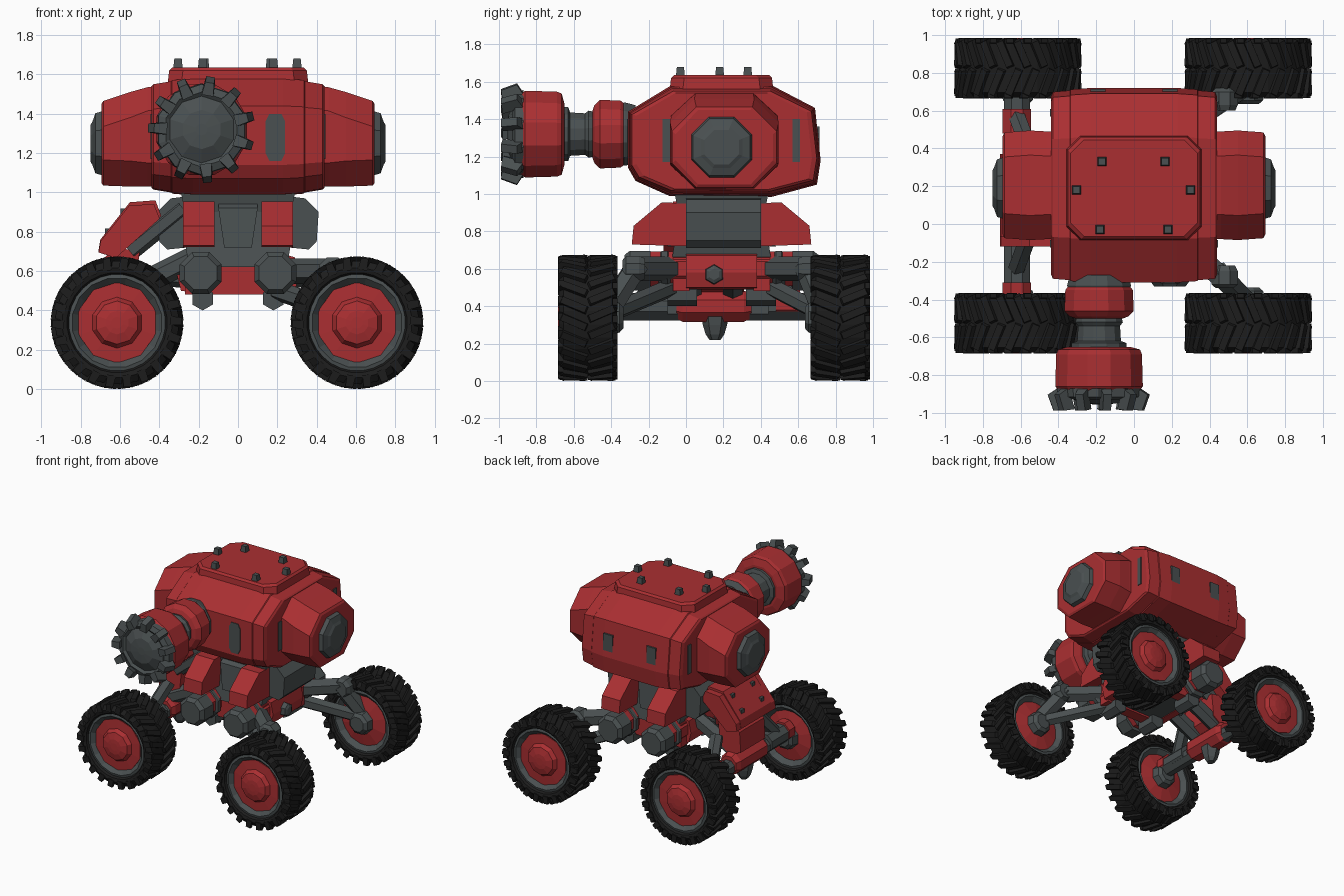
import bpy, bmesh, math
from mathutils import Vector, Matrix

if "Cube" in bpy.data.objects:
    bpy.data.objects.remove(bpy.data.objects["Cube"])

def material(name, rgb):
    m = bpy.data.materials.new(name)
    m.diffuse_color = (*rgb, 1)
    m.use_nodes = True
    m.node_tree.nodes["Principled BSDF"].inputs["Base Color"].default_value = m.diffuse_color
    return m

RED = material("red paint", (0.40, 0.028, 0.031))
GREY = material("dark grey metal", (0.068, 0.08, 0.082))
BLACK = material("black rubber", (0.012, 0.012, 0.012))

def finish(name, bm, mat):
    bmesh.ops.remove_doubles(bm, verts=bm.verts, dist=0.0005)
    bmesh.ops.recalc_face_normals(bm, faces=bm.faces)
    me = bpy.data.meshes.new(name)
    bm.to_mesh(me)
    bm.free()
    me.materials.append(mat)
    ob = bpy.data.objects.new(name, me)
    bpy.context.collection.objects.link(ob)
    return ob

def skin(bm, rings, wrap=False):
    """Join equal-sized rings of points; cap the ends unless wrapped."""
    vr = [[bm.verts.new(p) for p in r] for r in rings]
    n = len(vr[0])
    pairs = list(zip(vr, vr[1:])) + ([(vr[-1], vr[0])] if wrap else [])
    for a, b in pairs:
        for i in range(n):
            j = (i + 1) % n
            bm.faces.new((a[i], a[j], b[j], b[i]))
    if not wrap:
        bm.faces.new(vr[0])
        bm.faces.new(vr[-1])

def loft(name, rings, mat):
    bm = bmesh.new()
    skin(bm, rings)
    return finish(name, bm, mat)

def lathe(name, start, axis, prof, n, mat, wrap=False):
    """Revolve (distance, radius) pairs about an axis."""
    q = Vector(axis).to_track_quat('Z', 'Y')
    rings = [[Vector(start) + q @ Vector((r * math.cos(a), r * math.sin(a), t))
              for a in [(k + .5) * math.tau / n for k in range(n)]] for t, r in prof]
    bm = bmesh.new()
    skin(bm, rings, wrap)
    return finish(name, bm, mat)

def rod(name, a, b, r, mat, n=8):
    d = Vector(b) - Vector(a)
    return lathe(name, a, d, [(0, r), (d.length, r)], n, mat)

def boxes(name, mats, mat, taper=1.0):
    """One object from unit cubes placed by matrices."""
    bm = bmesh.new()
    for m in mats:
        for p in bmesh.ops.create_cube(bm, size=1)['verts']:
            if p.co.z > 0:
                p.co.x *= taper
                p.co.y *= taper
            p.co = m @ p.co
    return finish(name, bm, mat)

def place(c, s, rot=None):
    return Matrix.Translation(c) @ (rot or Matrix()) @ Matrix.Diagonal((*s, 1))

def box(name, lo, hi, mat):
    lo, hi = Vector(lo), Vector(hi)
    return boxes(name, [place((lo + hi) / 2, hi - lo)], mat)

def prism_y(name, pts, y0, y1, mat, s=1):
    return loft(name, [[(s * x, y, z) for x, z in pts] for y in (y0, y1)], mat)

CY = 0.2   # middle of the hull along y

# ---- main shell: side profile lofted across x
shell = [(-.31, 1.14), (-.31, 1.44), (-.08, 1.58), (.46, 1.58), (.69, 1.46), (.72, 1.18),
         (.70, 1.05), (.46, .985), (-.09, .99), (-.27, 1.07)]
def section(x, ky, kz):
    return [(x, CY + (y - CY) * ky, 1.28 + (z - 1.28) * kz) for y, z in shell]
loft("main_shell", [section(*s) for s in
     ((-.44, .91, .87), (-.43, .96, .90), (-.34, .975, .95), (-.335, .985, .97), (-.23, 1, 1), (.23, 1, 1),
      (.335, .985, .97), (.34, .975, .95), (.43, .96, .90), (.44, .91, .87))], RED)

# ---- roof hatch with bolts
def chamfer(hx, hy, c, z):
    return [(sx * (hx - a), .19 + sy * (hy - b), z) for sx, sy, a, b in
            ((1, 1, 0, c), (1, 1, c, 0), (-1, 1, c, 0), (-1, 1, 0, c),
             (-1, -1, 0, c), (-1, -1, c, 0), (1, -1, c, 0), (1, -1, 0, c))]
loft("roof_hatch", [chamfer(.36, .28, .07, 1.53), chamfer(.35, .27, .07, 1.62), chamfer(.335, .255, .07, 1.635)], RED)
boxes("roof_bolts", [place((x, y, 1.65), (.05, .05, .06)) for x, y in
      ((-.17, .33), (.165, .33), (-.305, .18), (.30, .18), (-.18, -.03), (.18, -.03))], GREY, .75)

# ---- side pods, lens caps, vents
def octagon(x, hy, z0, z1, c, cz):
    m = .205
    return [(x, y, z) for y, z in ((m - hy, z0 + cz), (m - hy, z1 - cz), (m - hy + c, z1), (m + hy - c, z1),
                                   (m + hy, z1 - cz), (m + hy, z0 + cz), (m + hy - c, z0), (m - hy + c, z0))]
for s, side in ((1, "right"), (-1, "left")):
    loft(side + "_pod", [octagon(s * .42, .285, 1.03, 1.54, .13, .12), octagon(s * .46, .285, 1.03, 1.535, .13, .12),
                         octagon(s * .55, .29, 1.03, 1.51, .13, .13), octagon(s * .685, .28, 1.035, 1.465, .13, .13),
                         octagon(s * .695, .26, 1.05, 1.45, .12, .13)], RED)
    lathe(side + "_pod_cap", (s * .68, .19, 1.25), (s, 0, 0), [(0, .18), (.045, .165), (.06, .12), (.07, .1)], 8, GREY)
    for y0, y1 in ((-.125, -.085), (.57, .61)):
        box(side + "_pod_vent", (s * .432, y0, 1.17), (s * .446, y1, 1.40), GREY)
    box("rear_vent", (s * .19 - .04, .69, 1.2), (s * .19 + .04, .715, 1.36), GREY)
prism_y("front_vent", [(.14, 1.2), (.16, 1.16), (.22, 1.16), (.24, 1.2), (.24, 1.36), (.22, 1.40), (.16, 1.40), (.14, 1.36)],
        -.316, -.29, GREY)

# ---- drum weapon on the front
GX, GZ = -.185, 1.32
def gun(name, prof, mat, n=12):
    return lathe(name, (GX, 0, GZ), (0, -1, 0), prof, n, mat)
gun("gun_mount", [(.33, .17), (.35, .185), (.46, .19), (.49, .16), (.50, .13)], RED)
gun("gun_mount_ring", [(.27, .16), (.325, .175), (.345, .17)], GREY)
gun("gun_neck", [(.48, .12), (.52, .13), (.54, .115), (.62, .12), (.63, .15), (.68, .15)], GREY)
gun("gun_drum", [(.65, .17), (.665, .225), (.69, .235), (.86, .24), (.885, .22)], RED)
gun("gun_muzzle", [(.87, .235), (.915, .23), (.93, .19), (.915, .17), (.925, .15), (.95, .10), (.955, .03)], GREY, 10)
teeth = []
for k in range(11):
    r = Matrix.Rotation((k + .3) * math.tau / 11, 4, 'Y')
    teeth.append(Matrix.Translation((GX, -.935, GZ)) @ r @ place((0, 0, .226), (.06, .12, .065), Matrix.Rotation(.35, 4, 'X')))
boxes("gun_teeth", teeth, GREY, .75)

# ---- waist between shell and chassis
loft("waist", [[(x * w, CY - .01 + y * d, z) for x, y in ((-1, -1), (1, -1), (1, 1), (-1, 1))]
     for w, d, z in ((.25, .27, .62), (.27, .25, .75), (.27, .23, .9), (.29, .25, 1.0), (.29, .24, 1.05))], GREY)
hip = [(.26, .98), (.34, .97), (.41, .9), (.40, .75), (.36, .71), (.26, .72)]
for s, side in ((1, "right"), (-1, "left")):
    prism_y(side + "_hip_box", hip, 0, .40, GREY, s)

# wedge armour and gearbox, mirrored front to back
wedge = [(-.29, .73), (-.28, .83), (-.13, .955), (.02, .95), (.02, .72)]
for f, end in ((1, "front"), (-1, "rear")):
    Y = lambda y: CY - .01 + f * (y - CY + .01)
    for s in (1, -1):
        loft(end + "_wedge_armour", [[(s * x, Y(y), z) for y, z in wedge] for x in (.12, .28)], RED)
        # suspension cylinders with octagonal ends
        lathe(end + "_cylinder_cap", (s * .19, Y(-.19), .59), (0, -f, 0), [(0, .115), (.11, .115), (.14, .09)], 8, GREY)
        rod(end + "_cylinder", (s * .19, Y(-.20), .60), (s * .19, Y(.1), .60), .1, RED)
        lathe(end + "_cylinder_collar", (s * .19, Y(-.08), .59), (0, -f, 0), [(0, .09), (.02, .115), (.05, .115), (.07, .09)], 8, GREY)
        rod(end + "_lower_joint", (s * .18, Y(-.1), .46), (s * .18, Y(.06), .46), .06, GREY, 6)
    loft(end + "_panel", [[(-.1, Y(y), z), (.1, Y(y), z), (.07, Y(y2), z2), (-.07, Y(y2), z2)]
         for y, z, y2, z2 in ((-.02, .96, -.02, .72), (-.08, .92, -.1, .72))], GREY)

# ---- chassis
box("chassis_core", (-.24, -.06, .495), (.24, .44, .70), GREY)
box("chassis_front_bar", (-.27, -.07, .48), (.27, .02, .66), RED)
box("chassis_rear_bar", (-.27, .36, .48), (.27, .45, .66), RED)
for s in (1, -1):
    prism_y("chassis_side", [(.22, .49), (.29, .5), (.31, .58), (.29, .67), (.22, .69)], .0, .38, RED, s)
    lathe("chassis_side_bolt", (s * .29, .15, .57), (s, 0, 0), [(0, .055), (.05, .05), (.06, .03)], 6, GREY)

# ---- tilted left armour slab
slab = [(-.71, .70), (-.70, .76), (-.55, .95), (-.42, .96), (-.39, .88), (-.62, .67)]
prism_y("left_armour_slab", slab, -.07, .32, RED)
prism_y("left_armour_edge", [(x * .97 - .02, z * .95 + .03) for x, z in slab], -.12, .37, RED)
boxes("slab_bolts", [place((x, y, z), (.035, .035, .035)) for x, z in ((-.66, .80), (-.58, .90)) for y in (0, .25)], GREY)
prism_y("left_lower_armour", [(-.70, .50), (-.69, .66), (-.62, .72), (-.50, .70), (-.52, .52), (-.60, .46)], 0, .31, RED)
for y in (.03, .25):
    rod("left_upper_link", (-.28, y, .92), (-.55, y, .70), .05, GREY, 6)
    rod("left_trailing_arm", (-.24, y, .66), (-.60, y, .48), .06, GREY, 6)

# ---- left rigid axle
rod("axle_beam", (-.62, -.42, .38), (-.62, .72, .38), .06, GREY)
lathe("axle_housing", (-.62, -.05, .40), (0, 1, 0), [(0, .07), (.03, .09), (.36, .09), (.40, .07)], 8, RED)
lathe("differential", (-.62, .155, .40), (0, 0, -1), [(0, .08), (.1, .065), (.15, .05), (.18, .03)], 6, GREY)
for a, b, c in ((-.36, -.1, -.38), (.44, .70, .48)):
    rod("axle_sleeve", (-.62, a, .40), (-.62, b, .40), .075, GREY)
    rod("axle_collar", (-.62, c, .41), (-.62, c + (.07 if c < 0 else .13), .41), .082, RED)
    m = (a + b) / 2
    rod("axle_spring", (-.62, m, .44), (-.56, m * .6 + .07, .64), .05, GREY, 6)

# ---- right independent arms
for inner, outer, name in ((-.08, -.42, "front"), (.46, .74, "rear")):
    d = 1 if outer > inner else -1
    rod(name + "_upper_arm", (.24, inner, .60), (.46, inner + .2 * d, .60), .065, GREY, 6)
    rod(name + "_knuckle", (.45, inner + .18 * d, .62), (.60, outer, .37), .065, GREY, 6)
    rod(name + "_lower_arm", (.2, inner, .50), (.58, outer - .03 * d, .37), .05, GREY, 6)
    lathe(name + "_knuckle_joint", (.48, inner + .14 * d, .60), (0, d, 0), [(0, .06), (.03, .075), (.1, .075), (.12, .05)], 8, GREY)

# ---- wheels
def wheel(name, x, y, f):
    c, d = (x, y, .338), (0, f, 0)
    lathe(name + "_tyre", c, d, [(.12, .24), (.148, .255), (.155, .28), (.13, .315), (-.13, .315), (-.155, .28),
                                 (-.148, .255), (-.12, .24)], 28, BLACK, True)
    lathe(name + "_rim", c, d, [(.13, .25), (.135, .23), (.10, .195), (-.10, .195), (-.135, .23), (-.13, .25)], 16, GREY, True)
    lathe(name + "_hub", c, d, [(-.12, .1), (-.10, .205), (.11, .205), (.115, .13), (.145, .11), (.158, .06), (.16, .03)], 10, RED)
    lathe(name + "_inner_hub", c, d, [(-.19, .06), (-.17, .085), (-.11, .1)], 8, GREY)
    lugs = []
    n = 22
    for k in range(n):
        for s in (1, -1):
            r = Matrix.Rotation((k + (.25 if s > 0 else -.25)) * math.tau / n, 4, 'Y')
            base = Matrix.Translation(c) @ r
            lugs.append(base @ place((0, s * .075, .312), (.045, .165, .046), Matrix.Rotation(s * .4, 4, 'Z')))
            lugs.append(base @ place((s * .03, s * .145, .298), (.045, .03, .06)))
    boxes(name + "_tread", lugs, BLACK, .85)

wheel("front_left_wheel", -.615, -.525, -1)
wheel("front_right_wheel", .605, -.525, -1)
wheel("rear_left_wheel", -.615, .825, 1)
wheel("rear_right_wheel", .605, .825, 1)
